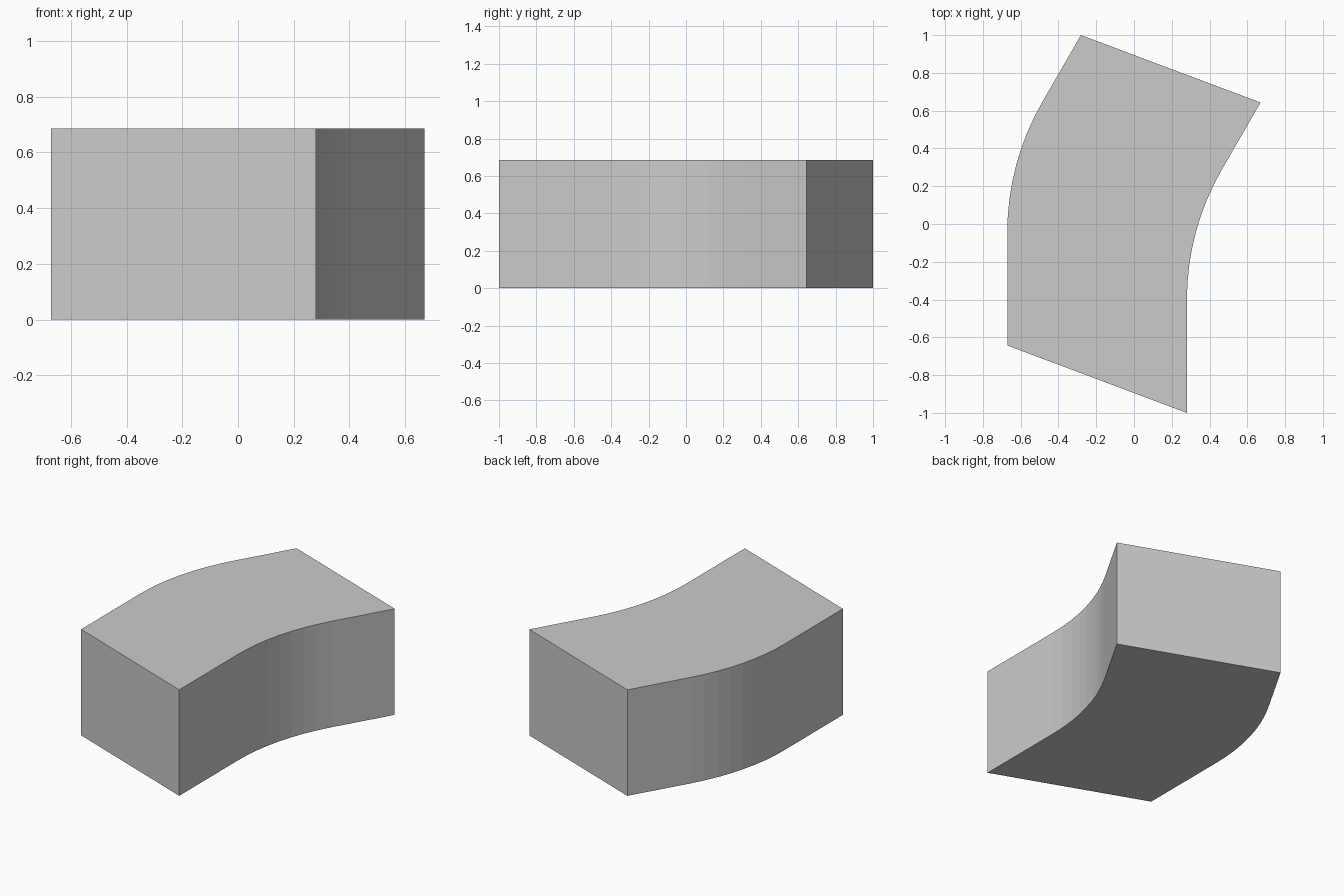
import bpy
import bmesh
from math import radians, sin, cos, tan
from mathutils import Vector

cube = bpy.data.objects.get("Cube")
if cube:
    bpy.data.objects.remove(cube, do_unlink=True)

HEIGHT = 0.685
BEND = radians(30)
TANGENT = 0.37          # distance from the bend corner to each end of the arc
STEPS = 8

# Single grey material
grey = bpy.data.materials.new("light_grey")
grey.use_nodes = True
colour = (0.6, 0.6, 0.6, 1)
grey.diffuse_color = colour
grey.node_tree.nodes["Principled BSDF"].inputs["Base Color"].default_value = colour

# Right-hand wall: straight, arc, straight
start, end = Vector((0.28, -1.0, 0)), Vector((0.67, 0.643, 0))
corner_y = end.y - (end.x - start.x) / tan(BEND)
radius = TANGENT / tan(BEND / 2)
wall = [start]
for i in range(STEPS + 1):
    a = BEND * i / STEPS
    wall.append(Vector((start.x + radius * (1 - cos(a)),
                        corner_y - TANGENT + radius * sin(a), 0)))
wall.append(end)

# The opposite wall is the same curve shifted along the slanted ends
shift = Vector((-0.951, 0.357, 0))
outline = wall + [p + shift for p in reversed(wall)]

# Extrude the outline into the bent block
bm = bmesh.new()
base = bm.faces.new([bm.verts.new(p) for p in outline])
result = bmesh.ops.extrude_face_region(bm, geom=[base], use_keep_orig=True)
top = [g for g in result["geom"] if isinstance(g, bmesh.types.BMVert)]
bmesh.ops.translate(bm, vec=(0, 0, HEIGHT), verts=top)
bmesh.ops.recalc_face_normals(bm, faces=bm.faces)

mesh = bpy.data.meshes.new("bent_block")
bm.to_mesh(mesh)
bm.free()
mesh.materials.append(grey)
block = bpy.data.objects.new("bent_block", mesh)
bpy.context.collection.objects.link(block)
